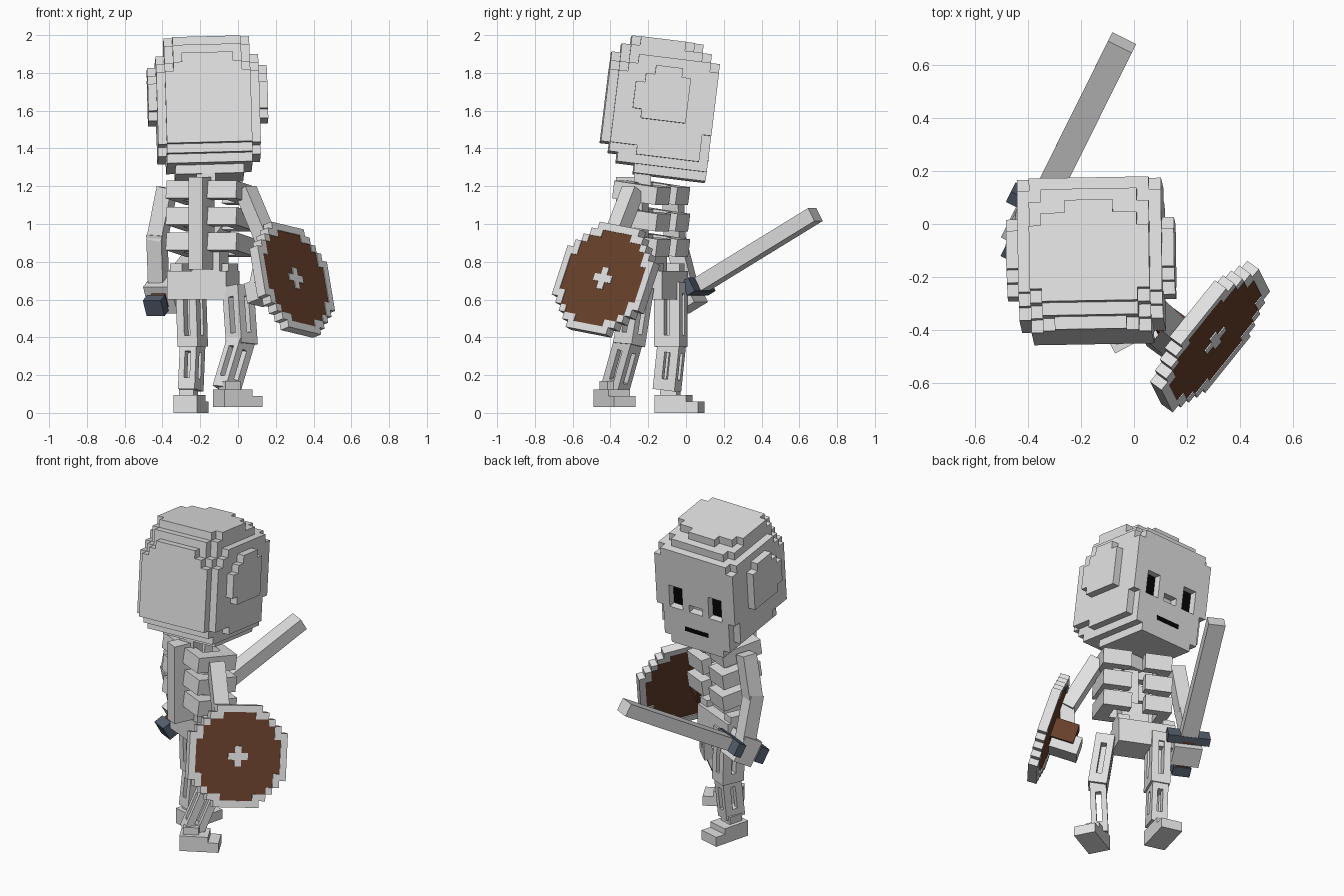
import bpy, bmesh, math
from mathutils import Matrix, Vector

if "Cube" in bpy.data.objects:
    bpy.data.objects.remove(bpy.data.objects["Cube"])

R, T = Matrix.Rotation, Matrix.Translation
rad = math.radians


def material(name, rgb):
    m = bpy.data.materials.new(name)
    m.diffuse_color = (*rgb, 1)
    m.use_nodes = True
    m.node_tree.nodes["Principled BSDF"].inputs["Base Color"].default_value = m.diffuse_color
    return m


BONE = material("bone", (0.76, 0.76, 0.76))
STEEL = material("steel", (0.72, 0.72, 0.72))
WOOD = material("wood", (0.14, 0.052, 0.025))
GUARD = material("dark_metal", (0.09, 0.115, 0.155))
BLACK = material("black", (0.002, 0.002, 0.002))


def finish(name, bm, mat, matrix):
    me = bpy.data.meshes.new(name)
    bm.to_mesh(me)
    bm.free()
    me.materials.append(mat)
    ob = bpy.data.objects.new(name, me)
    ob.matrix_world = matrix
    bpy.context.collection.objects.link(ob)
    return ob


def add_box(bm, lo, hi):
    lo, hi = Vector(lo), Vector(hi)
    d = hi - lo
    bmesh.ops.create_cube(bm, size=1, matrix=T((lo + hi) / 2) @ Matrix.Diagonal((d.x, d.y, d.z, 1)))


def boxes(name, spans, mat=BONE, matrix=Matrix()):
    bm = bmesh.new()
    for lo, hi in spans:
        add_box(bm, lo, hi)
    return finish(name, bm, mat, matrix)


def voxels(name, cells, step, origin, mat, matrix):
    """Outer skin of a set of grid cells."""
    bm = bmesh.new()
    for c in cells:
        for axis in range(3):
            for side in (0, 1):
                n = list(c)
                n[axis] += 2 * side - 1
                if tuple(n) in cells:
                    continue
                a, b = (axis + 1) % 3, (axis + 2) % 3
                quad = []
                for da, db in ((0, 0), (1, 0), (1, 1), (0, 1)):
                    p = list(c)
                    p[axis] += side
                    p[a] += da
                    p[b] += db
                    quad.append(bm.verts.new([origin[i] + p[i] * step[i] for i in range(3)]))
                bm.faces.new(quad if side else quad[::-1])
    bmesh.ops.remove_doubles(bm, verts=bm.verts, dist=1e-5)
    bmesh.ops.dissolve_limit(bm, angle_limit=0.01, verts=bm.verts, edges=bm.edges)
    return finish(name, bm, mat, matrix)


def along(p0, p1, ref=(1, 0, 0)):
    """Frame at p0 with z towards p1 and x close to ref."""
    z = Vector(p1) - Vector(p0)
    length = z.length
    z.normalize()
    x = Vector(ref)
    x = (x - z * x.dot(z)).normalized()
    m = Matrix((x, z.cross(x), z)).transposed().to_4x4()
    return T(p0) @ m, length


def beam(name, p0, p1, w, d, mat=BONE, ref=(1, 0, 0)):
    m, l = along(p0, p1, ref)
    return boxes(name, [((-w / 2, -d / 2, 0), (w / 2, d / 2, l))], mat, m)


def leg_bone(name, p0, p1, w, d, ref, core=False):
    """Four posts between two end caps, leaving slots."""
    m, l = along(p0, p1, ref)
    g = 0.016
    spans = [((-w / 2, -d / 2, a), (w / 2, d / 2, a + 0.06)) for a in (-0.01, l - 0.05)]
    for sx in (-1, 1):
        for sy in (-1, 1):
            xs, ys = sorted((sx * g, sx * w / 2)), sorted((sy * g, sy * d / 2))
            spans.append(((xs[0], ys[0], 0), (xs[1], ys[1], l)))
    if core:
        spans.append(((-g, -g, 0), (g, g, l)))
    boxes(name, spans, BONE, m)


# Skull: stepped block with eye and nose sockets
HEAD = T((-0.16, -0.13, 1.612)) @ R(rad(1), 4, 'Z') @ R(rad(-1.5), 4, 'Y') @ R(rad(-7), 4, 'X')
STEP, ORG = (0.0453, 0.048, 0.048), (-0.317, -0.30, -0.36)
skull = set()
for inset, j0, j1, k0, k1 in (
        (0, 3, 9, 7, 10), (0, 4, 9, 6, 11), (0, 5, 8, 6, 12),          # side plates
        (1, 1, 12, 5, 11), (1, 2, 12, 5, 12), (1, 3, 11, 5, 13), (1, 1, 4, 3, 11), (1, 4, 11, 2, 12),  # sides
        (2, 1, 12, 2, 12), (2, 2, 12, 1, 13), (3, 4, 12, 0, 2),        # jaw
        (2, 2, 10, 13, 14), (3, 1, 11, 13, 14), (3, 1, 12, 12, 13),    # crown
        (2, 3, 8, 14, 15), (3, 2, 9, 14, 15), (5, 2, 10, 14, 15),
        (2, 0, 1, 4, 11), (3, 0, 1, 4, 12), (4, 0, 1, 4, 13), (2, 0, 1, 3, 4)):  # back plate
    skull |= {(i, j, k) for i in range(inset, 14 - inset) for j in range(j0, j1) for k in range(k0, k1)}
sockets = [(3, 5, 5, 8), (9, 11, 5, 8), (6, 8, 5, 6)]
for i0, i1, k0, k1 in sockets:
    skull -= {(i, 11, k) for i in range(i0, i1) for k in range(k0, k1)}
voxels("skull", skull, STEP, ORG, BONE, HEAD)


def face_plate(name, i0, i1, k0, k1, j):
    y = ORG[1] + j * STEP[1]
    boxes(name, [((ORG[0] + i0 * STEP[0], y - 0.002, ORG[2] + k0 * STEP[2]),
                  (ORG[0] + i1 * STEP[0], y + 0.003, ORG[2] + k1 * STEP[2]))], BLACK, HEAD)


face_plate("eye_left", *sockets[0], 11)
face_plate("eye_right", *sockets[1], 11)
face_plate("mouth", 5.2, 8.8, 2.2, 2.75, 12)

# Torso: spine, belly, three pairs of ribs, neck
TORSO = T((-0.145, -0.18, 0)) @ R(rad(-25), 4, 'Z')
boxes("spine", [((-0.042, -0.19, 0.76), (0.042, -0.04, 1.25)),
                ((-0.08, -0.06, 0.72), (0.08, 0.05, 0.90))], BONE, TORSO)
for n, z in enumerate((1.165, 1.025, 0.89)):
    h = 0.047
    spans = [((-0.2, -0.13, -h), (0.21, -0.06, h))]
    for s, w in ((-1, 0.2), (1, 0.21)):
        for a, y0, y1 in ((0.13, -0.06, 0.06), (0.04, 0.06, 0.125)):
            xs = sorted((s * a, s * w))
            spans.append(((xs[0], y0, -h), (xs[1], y1, h)))
    boxes(f"ribs_{n + 1}", spans, BONE, TORSO @ T((0, 0, z)) @ R(rad(-8), 4, 'X'))
boxes("neck", [((-0.05, -0.045, 1.17), (0.05, 0.045, 1.34))], BONE, T((-0.17, -0.23, 0)))

# Pelvis
PELVIS = T((-0.185, -0.14, 0)) @ R(rad(-24), 4, 'Z')
boxes("pelvis", [((-0.17, -0.085, 0.60), (0.17, 0.09, 0.75)), ((-0.17, -0.05, 0.75), (-0.10, 0.07, 0.79)),
                 ((0.10, -0.05, 0.75), (0.17, 0.07, 0.79))], BONE, PELVIS)

# Legs and feet
LEFT_REF, RIGHT_REF = (0.92, -0.38, 0), (0.75, -0.66, 0)
leg_bone("thigh_left", (-0.25, -0.08, 0.68), (-0.24, -0.08, 0.36), 0.115, 0.145, LEFT_REF, True)
leg_bone("shin_left", (-0.24, -0.075, 0.37), (-0.25, -0.10, 0.13), 0.095, 0.125, LEFT_REF)
leg_bone("thigh_right", (0.0, -0.255, 0.66), (0.02, -0.30, 0.37), 0.11, 0.13, RIGHT_REF, True)
leg_bone("shin_right", (0.015, -0.305, 0.38), (-0.06, -0.375, 0.13), 0.095, 0.12, RIGHT_REF)
for name, pos, yaw, k in (("left", (-0.25, -0.04, 0), -15, 1.0), ("right", (-0.005, -0.38, 0.03), -62, 0.95)):
    m = T(pos) @ R(rad(yaw), 4, 'Z')
    boxes("foot_" + name, [((-0.065, -0.115 * k, 0), (0.065, 0.06 * k, 0.095)),
                           ((-0.065, 0.06 * k, 0), (0.065, 0.125 * k, 0.06)),
                           ((-0.04, -0.09, 0.09), (0.04, 0.0, 0.14))], BONE, m)

# Arms
beam("upper_arm_left", (-0.375, -0.07, 1.19), (-0.43, -0.06, 0.91), 0.085, 0.09, ref=LEFT_REF)
beam("forearm_left", (-0.43, -0.065, 0.95), (-0.42, 0.01, 0.66), 0.085, 0.09, ref=LEFT_REF)
beam("upper_arm_right", (0.04, -0.28, 1.18), (0.17, -0.40, 0.87), 0.085, 0.09, ref=RIGHT_REF)
beam("forearm_right", (0.17, -0.395, 0.92), (0.12, -0.45, 0.68), 0.085, 0.085, ref=RIGHT_REF)

# Sword and the hand that holds it
pommel, tip = Vector((-0.435, -0.10, 0.568)), Vector((-0.045, 0.685, 1.05))
axis = (tip - pommel).normalized()
SIDE = (-0.896, 0.444, 0)


def sword_part(name, a, b, w, d, mat):
    beam(name, pommel + axis * a, pommel + axis * b, w, d, mat, SIDE)


sword_part("pommel", -0.03, 0.03, 0.105, 0.095, GUARD)
sword_part("grip", 0.03, 0.2, 0.08, 0.08, WOOD)
sword_part("hand_left", 0.06, 0.185, 0.165, 0.16, BONE)
sword_part("guard", 0.185, 0.235, 0.25, 0.08, GUARD)
sword_part("blade", 0.235, (tip - pommel).length, 0.10, 0.078, STEEL)

# Shield: stepped disc with thicker rim, wood panel and central cross
CENTRE = Vector((0.287, -0.425, 0.705))
normal = Vector((0.77, -0.56, 0.31)).normalized()
frame, _ = along(CENTRE, CENTRE + normal, (0.59, 0.81, 0))
SHIELD = frame @ R(rad(-9), 4, 'Z')
disc = [(i, j) for i in range(-7, 8) for j in range(-7, 8) if i * i + j * j <= 58]
boss = {(i, j, 0) for i, j in disc if abs(i) + abs(j) <= 1}
panel = {(i, j, 0) for i, j in disc if i * i + j * j <= 41}
rim = {(i, j, 0) for i, j in disc} - panel
c = 0.0395
voxels("shield_rim", rim, (c, c, 0.056), (-c / 2, -c / 2, -0.028), BONE, SHIELD)
voxels("shield_panel", panel, (c, c, 0.046), (-c / 2, -c / 2, -0.022), WOOD, SHIELD)
voxels("shield_boss", boss, (c, c, 0.02), (-c / 2, -c / 2, 0.009), BONE, SHIELD)

# Shield grip and hand
HAND = T((0.125, -0.425, 0.65)) @ SHIELD.to_3x3().to_4x4()
boxes("hand_right", [((-0.065, -0.065, -0.06), (0.07, 0.045, 0.11))], BONE, HAND)
boxes("shield_grip", [((-0.02, -0.01, -0.02), (0.085, 0.11, 0.16))], WOOD, HAND)
